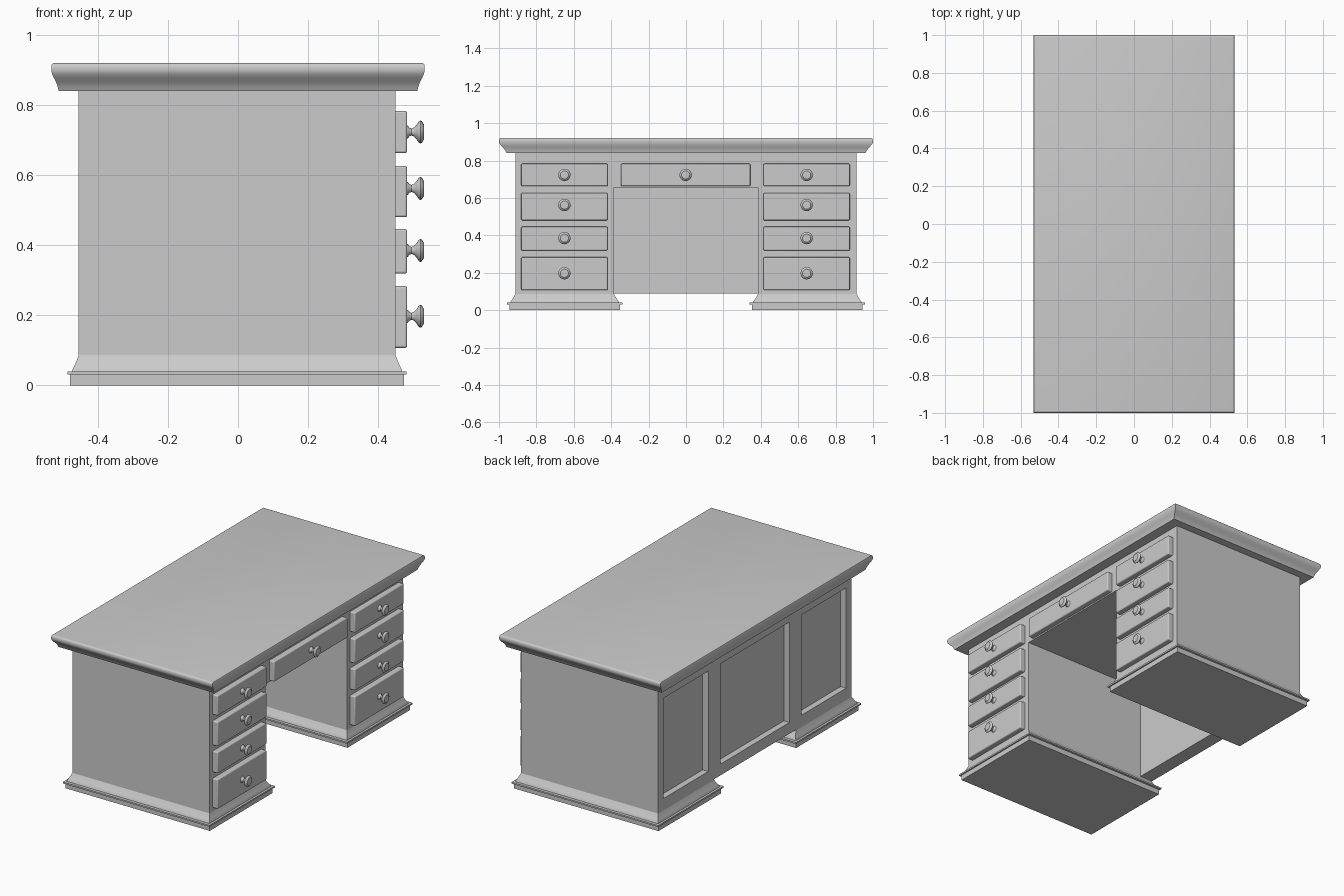
import bpy, bmesh, math
from mathutils import Vector, Matrix

if "Cube" in bpy.data.objects:
    bpy.data.objects.remove(bpy.data.objects["Cube"])

CX = -0.0025  # carcass centre in x


def make_object(name, bm):
    bmesh.ops.recalc_face_normals(bm, faces=bm.faces)
    mesh = bpy.data.meshes.new(name)
    bm.to_mesh(mesh)
    bm.free()
    obj = bpy.data.objects.new(name, mesh)
    bpy.context.collection.objects.link(obj)
    return obj


def box(name, lo, hi):
    lo, hi = Vector(lo), Vector(hi)
    bm = bmesh.new()
    bmesh.ops.create_cube(bm, size=1, matrix=Matrix.Translation((lo + hi) / 2)
                          @ Matrix.Diagonal((*(hi - lo), 1)))
    return make_object(name, bm)


def loft(name, outline, rings):
    """Stack a unit outline at (scale_x, scale_y, z) rings and cap both ends."""
    bm = bmesh.new()
    loops = [[bm.verts.new((x * sx, y * sy, z)) for x, y in outline] for sx, sy, z in rings]
    n = len(outline)
    for a, b in zip(loops, loops[1:]):
        for i in range(n):
            bm.faces.new((a[i], a[(i + 1) % n], b[(i + 1) % n], b[i]))
    bm.faces.new(loops[0][::-1])
    bm.faces.new(loops[-1])
    return make_object(name, bm)


def activate(obj):
    bpy.ops.object.select_all(action='DESELECT')
    obj.select_set(True)
    bpy.context.view_layer.objects.active = obj


def smooth(obj, angle=35):
    activate(obj)
    bpy.ops.object.shade_smooth_by_angle(angle=math.radians(angle))


def cut(obj, lo, hi):
    cutter = box("cutter", lo, hi)
    cutter.hide_render = True
    mod = obj.modifiers.new("cut", 'BOOLEAN')
    mod.operation, mod.solver, mod.object = 'DIFFERENCE', 'EXACT', cutter
    activate(obj)
    bpy.ops.object.modifier_apply(modifier=mod.name)
    bpy.data.objects.remove(cutter, do_unlink=True)


SQUARE = [(-1, -1), (1, -1), (1, 1), (-1, 1)]
CIRCLE = [(math.cos(a * math.tau / 16), math.sin(a * math.tau / 16)) for a in range(16)]

# carcass: one block with a knee hole and three recessed back panels
carcass = box("carcass", (-0.455, -0.912, 0.085), (0.45, 0.912, 0.845))
cut(carcass, (-0.37, -0.385, 0), (0.6, 0.385, 0.655))
cut(carcass, (-0.6, -0.385, 0), (0.6, 0.385, 0.09))
for y0, y1 in ((-0.86, -0.44), (-0.325, 0.325), (0.44, 0.86)):
    cut(carcass, (-0.6, y0, 0.157), (-0.418, y1, 0.755))

# desktop with a coved and rounded edge
profile = [(0.960, 0.84), (0.966, 0.853), (0.975, 0.866), (0.987, 0.878), (0.996, 0.889),
           (1, 0.898), (1, 0.908), (0.998, 0.915), (0.994, 0.919), (0.989, 0.92)]
desktop = loft("desktop", SQUARE, [(0.533 * s, s, z) for s, z in profile])
smooth(desktop)

# flared plinth under each pedestal
plinth_rings = [(0.4765, 0.295, 0), (0.4765, 0.295, 0.031), (0.484, 0.308, 0.031),
                (0.484, 0.308, 0.04), (0.471, 0.29, 0.04), (0.470, 0.289, 0.045),
                (0.464, 0.281, 0.057), (0.458, 0.272, 0.071), (0.4525, 0.2635, 0.086)]
for side, y in (("left", -0.6485), ("right", 0.6485)):
    plinth = loft(f"{side}_plinth", SQUARE, plinth_rings)
    plinth.location = (CX, y, 0)
    smooth(plinth)

# turned knob: (radius, height along axis)
knob_profile = [(0.020, -0.004), (0.018, 0.002), (0.012, 0.007), (0.010, 0.013), (0.013, 0.020),
                (0.021, 0.027), (0.030, 0.033), (0.033, 0.038), (0.031, 0.042),
                (0.024, 0.046), (0.022, 0.048)]


def drawer(name, y, half_width, z0, z1, knob_z):
    front = box(f"{name}_drawer", (0.43, y - half_width, z0), (0.483, y + half_width, z1))
    bevel = front.modifiers.new("rounded edge", 'BEVEL')
    bevel.width, bevel.segments = 0.006, 3
    smooth(front)
    knob = loft(f"{name}_knob", CIRCLE, [(r, r, h) for r, h in knob_profile])
    knob.rotation_euler.y = math.pi / 2
    knob.location = (0.483, y, knob_z)
    smooth(knob, 40)


# drawers: four per pedestal and a wide one over the knee hole
rows = [(0.663, 0.783, 0.723), (0.480, 0.626, 0.562), (0.319, 0.446, 0.385), (0.107, 0.283, 0.197)]
for side, y in (("left", -0.65), ("right", 0.645)):
    for i, row in enumerate(rows):
        drawer(f"{side}_{i + 1}", y, 0.231, *row)
drawer("middle", -0.002, 0.346, *rows[0])
